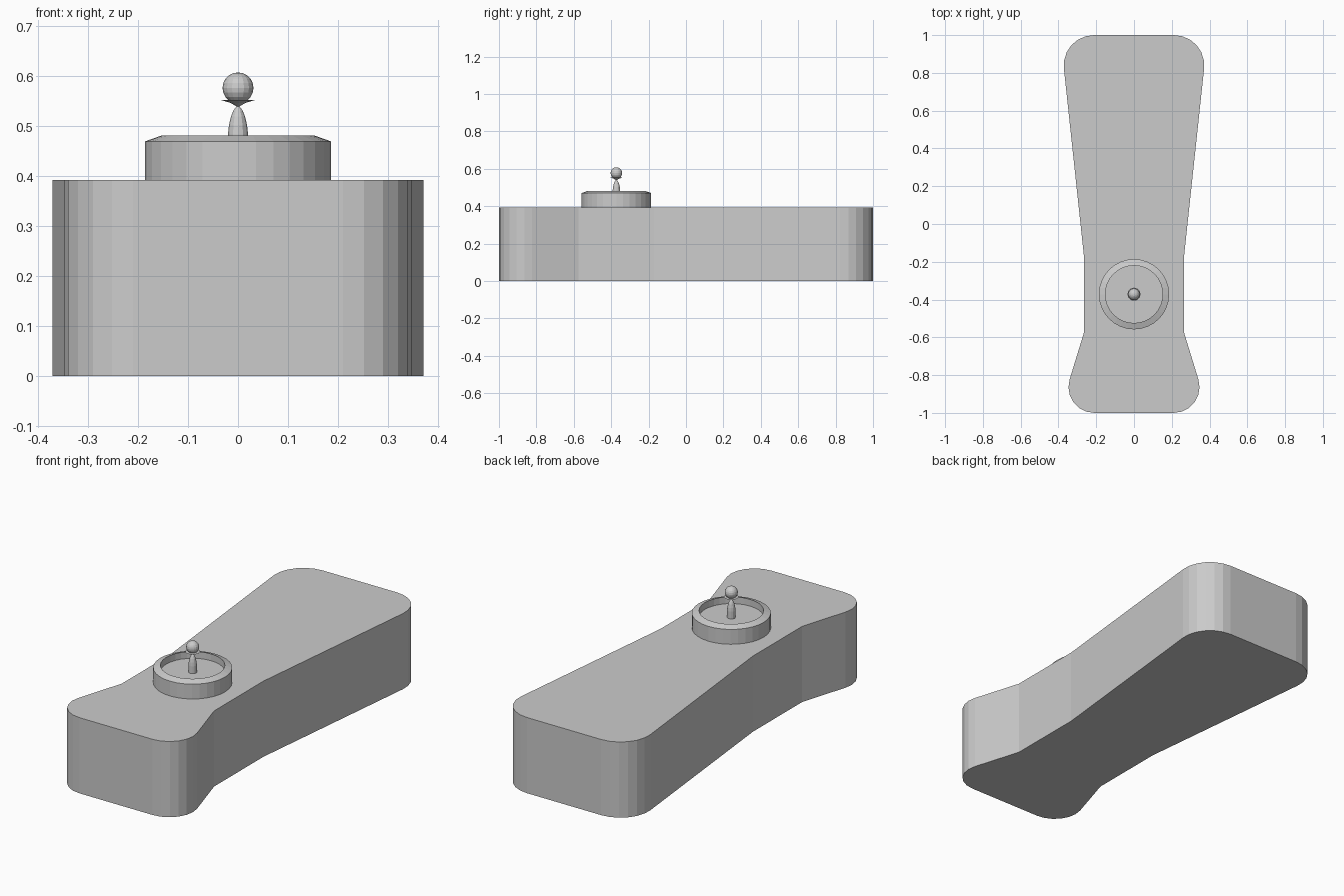
import bpy, bmesh, math

if "Cube" in bpy.data.objects:
    bpy.data.objects.remove(bpy.data.objects["Cube"])

gray = bpy.data.materials.new("plain light gray")
gray.diffuse_color = (0.6, 0.6, 0.6, 1)
gray.use_nodes = True
gray.node_tree.nodes["Principled BSDF"].inputs["Base Color"].default_value = gray.diffuse_color
CY = -0.372  # y of the dish and stick


def finish(name, bm):
    bmesh.ops.recalc_face_normals(bm, faces=bm.faces)
    me = bpy.data.meshes.new(name)
    bm.to_mesh(me)
    bm.free()
    me.materials.append(gray)
    ob = bpy.data.objects.new(name, me)
    bpy.context.collection.objects.link(ob)
    return ob


def lathe(name, profile, n):
    """Revolve (radius, z) points around the stick axis; radius 0 closes to a point."""
    bm = bmesh.new()
    rings = []
    for r, z in profile:
        if r == 0:
            rings.append([bm.verts.new((0, CY, z))] * n)
        else:
            rings.append([bm.verts.new((r * math.cos(2 * math.pi * i / n),
                                        CY + r * math.sin(2 * math.pi * i / n), z))
                          for i in range(n)])
    for a, b in zip(rings, rings[1:]):
        for i in range(n):
            j = (i + 1) % n
            bm.faces.new(list(dict.fromkeys((a[i], a[j], b[j], b[i]))))
    return finish(name, bm)


def arc(cx, cy, r, a0, a1, steps):
    angles = [math.radians(a0 + (a1 - a0) * i / steps) for i in range(steps + 1)]
    return [(cx + r * math.cos(a), cy + r * math.sin(a)) for a in angles]


# Waisted body with rounded corners, right half mirrored to the left
right = (arc(0.212, 0.84, 0.16, 90, -6.1, 6)
         + [(0.265, -0.17), (0.265, -0.575)]
         + arc(0.21, -0.863, 0.137, 17.3, -90, 6))
outline = right + [(-x, y) for x, y in reversed(right)]
bm = bmesh.new()
base = bm.faces.new([bm.verts.new((x, y, 0)) for x, y in outline])
top = bmesh.ops.extrude_face_region(bm, geom=[base], use_keep_orig=True)
bmesh.ops.translate(bm, vec=(0, 0, 0.393),
                    verts=[v for v in top["geom"] if isinstance(v, bmesh.types.BMVert)])
finish("body", bm)

# Round dish with a sloped rim and sunken floor
lathe("round_dish", [(0.186, 0.39), (0.186, 0.47), (0.152, 0.482),
                     (0.152, 0.447), (0, 0.447)], 32)

# Bullet-shaped stick that pinches and flares into a thin collar
lathe("stick", [(0, 0.445), (0.02, 0.445), (0.02, 0.485), (0.018, 0.503),
                (0.014, 0.52), (0.009, 0.532), (0.003, 0.54),
                (0.015, 0.547), (0.035, 0.553), (0, 0.553)], 12)

# Ball on top of the stick
bm = bmesh.new()
bmesh.ops.create_uvsphere(bm, u_segments=16, v_segments=10, radius=0.031)
bmesh.ops.translate(bm, vec=(0, CY, 0.577), verts=bm.verts)
finish("ball", bm)
